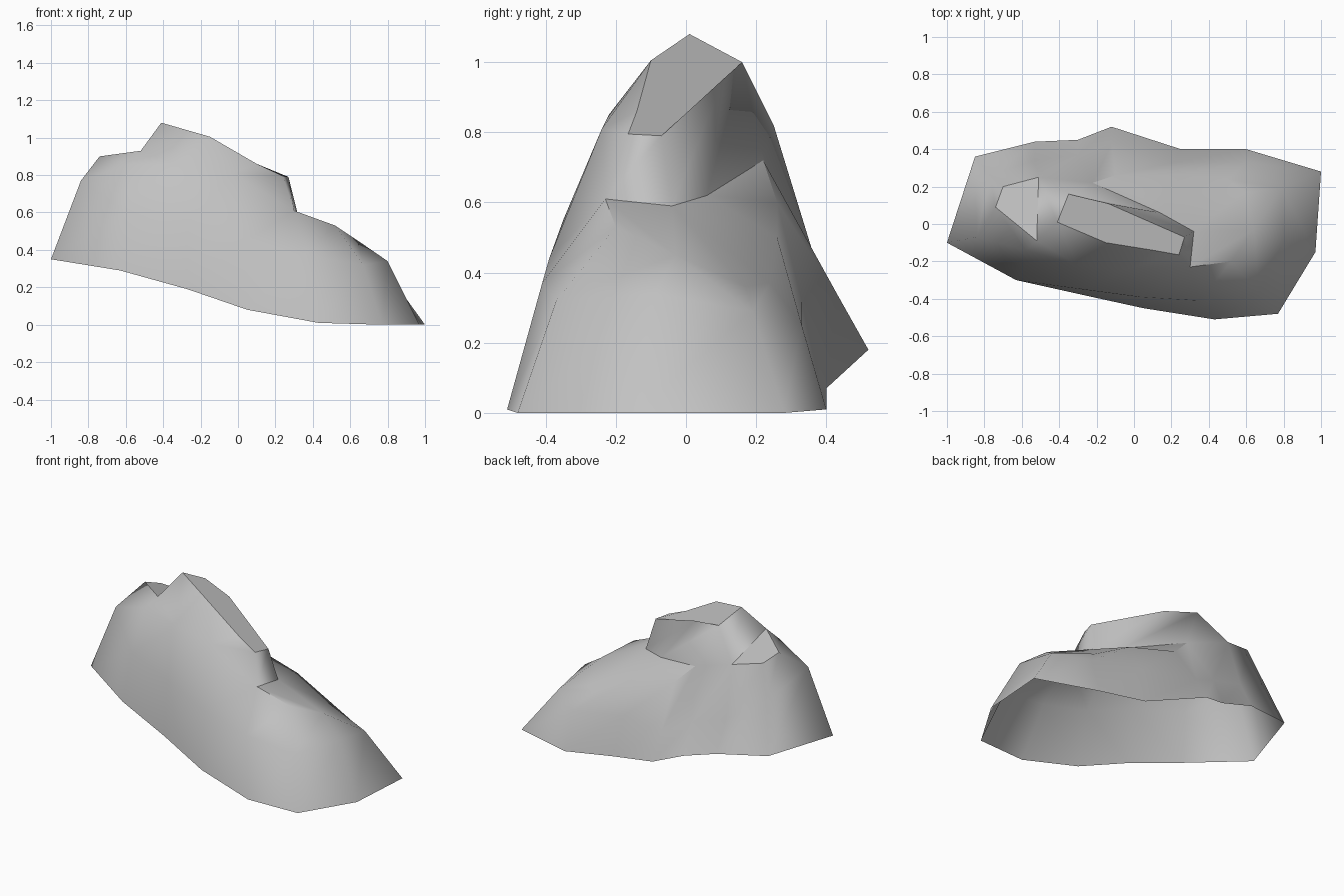
import bpy
import bmesh
from mathutils import Vector

cube = bpy.data.objects.get("Cube")
if cube:
    bpy.data.objects.remove(cube, do_unlink=True)


def make_material(name, colour):
    material = bpy.data.materials.new(name)
    material.use_nodes = True
    material.diffuse_color = colour
    material.node_tree.nodes["Principled BSDF"].inputs["Base Color"].default_value = colour
    return material


stone_grey = make_material("stone grey", (0.54, 0.54, 0.54, 1))

# Three contours around the boulder, from the left end along the front and back
RIM = [(-1, -.1, .35), (-.63, -.3, .29), (-.27, -.38, .19), (.05, -.45, .08),
       (.43, -.51, .01), (.77, -.48, 0), (.97, -.15, 0), (1, .28, 0),
       (.6, .4, .01), (.25, .4, .07), (-.12, .52, .18), (-.3, .45, .24),
       (-.53, .44, .31), (-.85, .36, .35)]
WAIST = [(-.84, -.07, .77), (-.6, -.25, .6), (-.27, -.35, .55), (.03, -.39, .44),
         (.35, -.41, .37), (.67, -.37, .32), (.8, -.09, .34), (.79, .19, .29),
         (.6, .33, .25), (.22, .33, .32), (-.12, .43, .34), (-.3, .37, .43),
         (-.53, .34, .5), (-.77, .26, .65)]
SHOULDER = [(-.74, .09, .9), (-.58, -.14, .86), (-.3, -.22, .85), (-.03, -.24, .81),
            (.3, -.23, .61), (.52, -.2, .53), (.64, -.03, .45), (.59, .17, .36),
            (.5, .24, .37), (.25, .26, .5), (-.1, .26, .6), (-.22, .22, .72),
            (-.51, .25, .82), (-.7, .2, .86)]

# Summit facet, and the inner corners of the ledge and of the notch
SUMMIT = [(-.41, .01, 1.08), (-.35, .16, 1), (-.14, .11, .955), (.27, -.07, .79),
          (.24, -.165, .795), (.1, -.14, .86), (-.15, -.1, 1.005)]
LEDGE_CORNERS = [(.32, -.04, .59), (.14, .06, .62)]
NOTCH_CORNER = (-.52, -.09, .93)

bm = bmesh.new()


def add_points(points):
    return [bm.verts.new(Vector(point)) for point in points]


rim, waist, shoulder, summit, ledge = map(
    add_points, (RIM, WAIST, SHOULDER, SUMMIT, LEDGE_CORNERS))
notch = bm.verts.new(NOTCH_CORNER)


def bridge(lower, upper):
    """Join two closed contours with a band of quads."""
    count = len(lower)
    for i in range(count):
        j = (i + 1) % count
        bm.faces.new((lower[i], lower[j], upper[j], upper[i]))


# Sloping skirt, left open underneath
bridge(rim, waist)
bridge(waist, shoulder)

# Names for the shoulder points that border the broken top
(left_end, front_a, front_b, front_c, ledge_front, *ledge_outer,
 ledge_back, notch_back, notch_left) = shoulder
peak, back_top, back_mid, right_back, right_front, front_mid, front_top = summit
ledge_right, ledge_mid = ledge
ledge_nose, ledge_tip, ledge_corner, ledge_heel, ledge_rear, ledge_end = ledge_outer

# Ridge running down from the ledge keeps the right end convex
bmesh.ops.connect_verts(bm, verts=[ledge_tip, waist[7]])

broken_top = [
    # Summit, ledge and notch floors
    summit,
    [ledge_front, ledge_nose, ledge_tip, ledge_right],
    [ledge_right, ledge_tip, ledge_corner, ledge_heel],
    [ledge_right, ledge_heel, ledge_rear, ledge_mid],
    [ledge_mid, ledge_rear, ledge_end, ledge_back],
    [left_end, notch, notch_back, notch_left],
    # Cliff above the ledge
    [ledge_front, ledge_right, right_back, right_front],
    [ledge_right, ledge_mid, back_mid, right_back],
    [ledge_mid, ledge_back, back_top],
    [ledge_mid, back_top, back_mid],
    # Cliff above the notch
    [ledge_back, notch_back, back_top],
    [notch_back, notch, peak, back_top],
    # Upper front slope
    [left_end, front_a, notch],
    [front_a, front_b, peak, notch],
    [front_b, front_top, peak],
    [front_b, front_c, front_top],
    [front_c, front_mid, front_top],
    [front_c, right_front, front_mid],
    [front_c, ledge_front, right_front],
]
for corners in broken_top:
    bm.faces.new(corners)

# Point every face outward
bmesh.ops.recalc_face_normals(bm, faces=bm.faces[:])
if sum(face.normal.z * face.calc_area() for face in bm.faces) < 0:
    bmesh.ops.reverse_faces(bm, faces=bm.faces[:])

# Smooth slopes, with crisp breaks around the summit, the ledge and the notch
for face in bm.faces:
    face.smooth = True
crisp_lines = [
    [*summit, peak],
    [ledge_nose, ledge_front, ledge_right, ledge_mid, ledge_back, ledge_end],
    [left_end, notch, notch_back, notch_left, left_end],
]
for line in crisp_lines:
    for start, end in zip(line, line[1:]):
        bm.edges.get((start, end)).smooth = False

mesh = bpy.data.meshes.new("boulder")
bm.to_mesh(mesh)
bm.free()
mesh.materials.append(stone_grey)
boulder = bpy.data.objects.new("boulder", mesh)
bpy.context.collection.objects.link(boulder)
